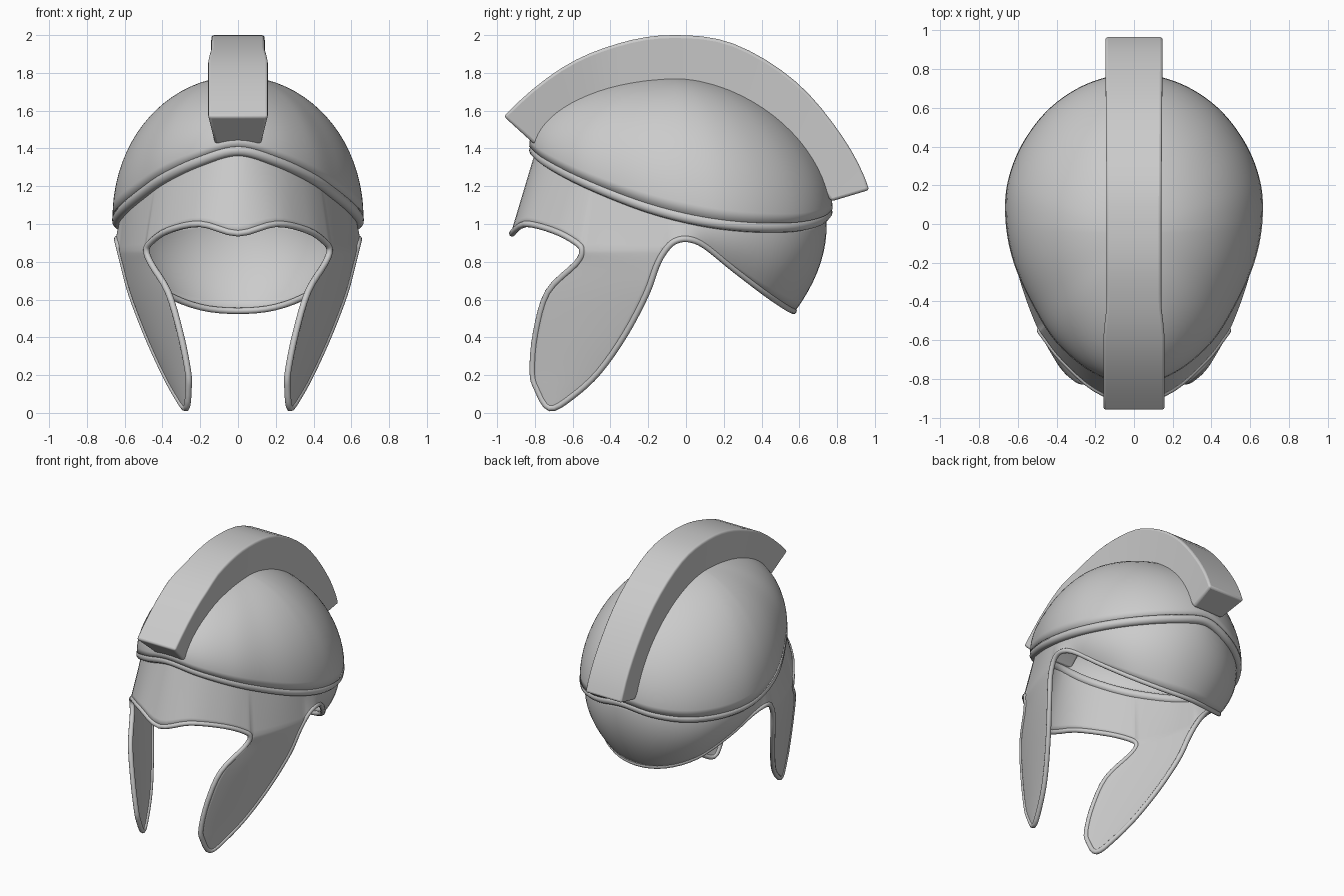
import bpy, bmesh, math
from mathutils import Vector

if "Cube" in bpy.data.objects:
    bpy.data.objects.remove(bpy.data.objects["Cube"])


def spline(pts, n, mirrored=True):
    """Smooth curve through points; half profiles continue mirrored across x = 0."""
    p = [Vector(q) for q in pts]
    flip = lambda v: Vector((-v.x, v.y, v.z))
    if mirrored:
        p = [flip(p[1])] + p + [flip(p[-2])]
    else:
        p = [3 * p[0] - 3 * p[1] + p[2]] + p + [3 * p[-1] - 3 * p[-2] + p[-3]]
    out = []
    for i in range(1, len(p) - 2):
        a, b, c, d = p[i - 1:i + 3]
        for k in range(n):
            t = k / n
            out.append(0.5 * (2 * b + (c - a) * t + (2 * a - 5 * b + 4 * c - d) * t * t
                              + (3 * b - a - 3 * c + d) * t ** 3))
    return out + [p[-2].copy()]


def shell(name, grids, thick):
    """Mirrored sheet made from grids of points."""
    bm = bmesh.new()
    for rows in grids:
        vs = [[bm.verts.new(q) for q in r] for r in rows]
        for r, s in zip(vs, vs[1:]):
            for i in range(len(r) - 1):
                bm.faces.new((r[i], r[i + 1], s[i + 1], s[i]))
    bmesh.ops.remove_doubles(bm, verts=bm.verts, dist=0.0008)
    bmesh.ops.recalc_face_normals(bm, faces=bm.faces)
    for f in bm.faces:
        f.smooth = True
    me = bpy.data.meshes.new(name)
    bm.to_mesh(me)
    bm.free()
    ob = bpy.data.objects.new(name, me)
    bpy.context.collection.objects.link(ob)
    m = ob.modifiers.new("Mirror", 'MIRROR')
    m.merge_threshold = 0.002
    s = ob.modifiers.new("Solidify", 'SOLIDIFY')
    s.thickness, s.offset = thick, 0


def tube(name, half, radius):
    """Closed round trim along a half path and its mirror image."""
    pts = half + [Vector((-q.x, q.y, q.z)) for q in reversed(half[1:-1])]
    cu = bpy.data.curves.new(name, 'CURVE')
    cu.dimensions = '3D'
    cu.bevel_depth, cu.bevel_resolution = radius, 3
    sp = cu.splines.new('POLY')
    sp.points.add(len(pts) - 1)
    for a, q in zip(sp.points, pts):
        a.co = (*q, 1)
    sp.use_cyclic_u = True
    sp.use_smooth = True
    ob = bpy.data.objects.new(name, cu)
    bpy.context.collection.objects.link(ob)
    bpy.ops.object.select_all(action='DESELECT')
    ob.select_set(True)
    bpy.context.view_layer.objects.active = ob
    bpy.ops.object.convert(target='MESH')


# Rim ridge between dome and skirt
rim = spline([(0, -.80, 1.39), (.2, -.74, 1.335), (.38, -.59, 1.25), (.5, -.4, 1.165),
              (.59, -.2, 1.09), (.632, 0, 1.035), (.625, .2, 1.0), (.55, .4, .985),
              (.41, .58, .99), (.22, .70, 1.02), (0, .745, 1.06)], 6)
tube("rim_ridge", rim, 0.031)

# Dome: elliptical ribs from the outside of the rim to the apex
apex = Vector((0, -.05, 1.775))
rows = []
for k in range(21):
    c, row = math.cos(k / 20 * math.pi / 2), []
    for q in rim:
        n = 2 - 0.2 * max(0, q.y / .76)
        h = max(0, 1 - c ** n) ** (1 / n)
        z = q.z + .02
        row.append(Vector((q.x * c * 1.033, apex.y + (q.y - apex.y) * c * 1.03,
                           z + (apex.z - z) * h)))
    rows.append(row)
for q in rows[-1]:
    q.xy = apex.xy
shell("dome", [rows], 0.015)

# Lower edge: brow, cheek front, cheek tip, cheek rear, ear arch, neck
edge = spline([(0, -.92, .95), (.2, -.85, 1.0), (.37, -.70, .965), (.46, -.585, .905),
               (.485, -.55, .86), (.46, -.58, .79), (.37, -.73, .64), (.305, -.795, .42),
               (.265, -.812, .22), (.262, -.79, .13), (.275, -.72, .025),
               (.325, -.60, .09), (.395, -.46, .22), (.485, -.32, .42), (.565, -.21, .63),
               (.605, -.155, .78), (.625, -.11, .86), (.637, -.06, .908), (.637, .01, .92),
               (.605, .1, .885), (.52, .25, .765), (.385, .42, .635), (.2, .53, .56),
               (0, .57, .54)], 4)
brow, front, rear, neck = edge[:17], edge[16:41], edge[40:65][::-1], edge[64:]
tube("edge_trim", edge, 0.017)


def across(f, r, n=16):
    d = r - f
    out = Vector((d.y, -d.x, 0)) * 0.03
    return [f + d * (i / n) + out * 4 * (i / n) * (1 - i / n) for i in range(n + 1)]


cheek = [across(f, r) for f, r in zip(front, rear)]


# Skirt: sheet from rim down to the lower edge, joined to the cheek guards
def angle(q):
    return math.atan2(q.x, -q.y)


def rim_at(a):
    for p, q in zip(rim, rim[1:]):
        if angle(q) >= a - 1e-6:
            t = (a - angle(p)) / (angle(q) - angle(p))
            return p.lerp(q, min(1, max(0, t)))
    return rim[-1]


low = brow + cheek[0][1:] + neck[1:]
skirt = []
for k in range(11):
    t, row = k / 10, []
    for q in low:
        a = angle(q)
        top = rim_at(a)
        top = Vector((top.x * .975, top.y * .985, top.z))
        b = 0.055 * max(0, -math.cos(a)) * 4 * t * (1 - t)
        row.append(top.lerp(q, t) + Vector((math.sin(a), -math.cos(a), 0)) * b)
    row[0].x = row[-1].x = 0
    skirt.append(row)
shell("skirt_and_cheek_guards", [skirt, cheek], 0.015)

# Crest: tapered box section swept over the dome
outer = spline([(0, -.965, 1.57), (0, -.66, 1.825), (0, -.36, 1.955), (0, -.07, 2.0),
                (0, .25, 1.955), (0, .58, 1.755), (0, .83, 1.46), (0, .97, 1.18)], 4, False)
inner = spline([(0, -.80, 1.42), (0, -.6, 1.58), (0, -.35, 1.68), (0, -.07, 1.72),
                (0, .2, 1.68), (0, .5, 1.46), (0, .69, 1.22), (0, .77, 1.12)], 4, False)
bm = bmesh.new()
rings = []
for o, i in zip(outer, inner):
    w = .142 + .018 * max(0, min(1, (-o.y - .42) / .15)) + .008 * max(0, o.y)
    rings.append([bm.verts.new(c) for c in ((w, o.y, o.z), (-w, o.y, o.z),
                                            (-.122, i.y, i.z), (.122, i.y, i.z))])
for r, s in zip(rings, rings[1:]):
    for k in range(4):
        bm.faces.new((r[k], r[(k + 1) % 4], s[(k + 1) % 4], s[k]))
bm.faces.new(rings[0])
bm.faces.new(rings[-1])
bmesh.ops.recalc_face_normals(bm, faces=bm.faces)
me = bpy.data.meshes.new("crest")
bm.to_mesh(me)
bm.free()
crest = bpy.data.objects.new("crest", me)
bpy.context.collection.objects.link(crest)
bev = crest.modifiers.new("Bevel", 'BEVEL')
bev.width, bev.segments, bev.limit_method = 0.018, 3, 'ANGLE'
bev.angle_limit = math.radians(45)
bpy.ops.object.select_all(action='DESELECT')
crest.select_set(True)
bpy.context.view_layer.objects.active = crest
bpy.ops.object.shade_smooth_by_angle(angle=math.radians(35))
bpy.ops.object.modifier_move_to_index(modifier="Bevel", index=0)
